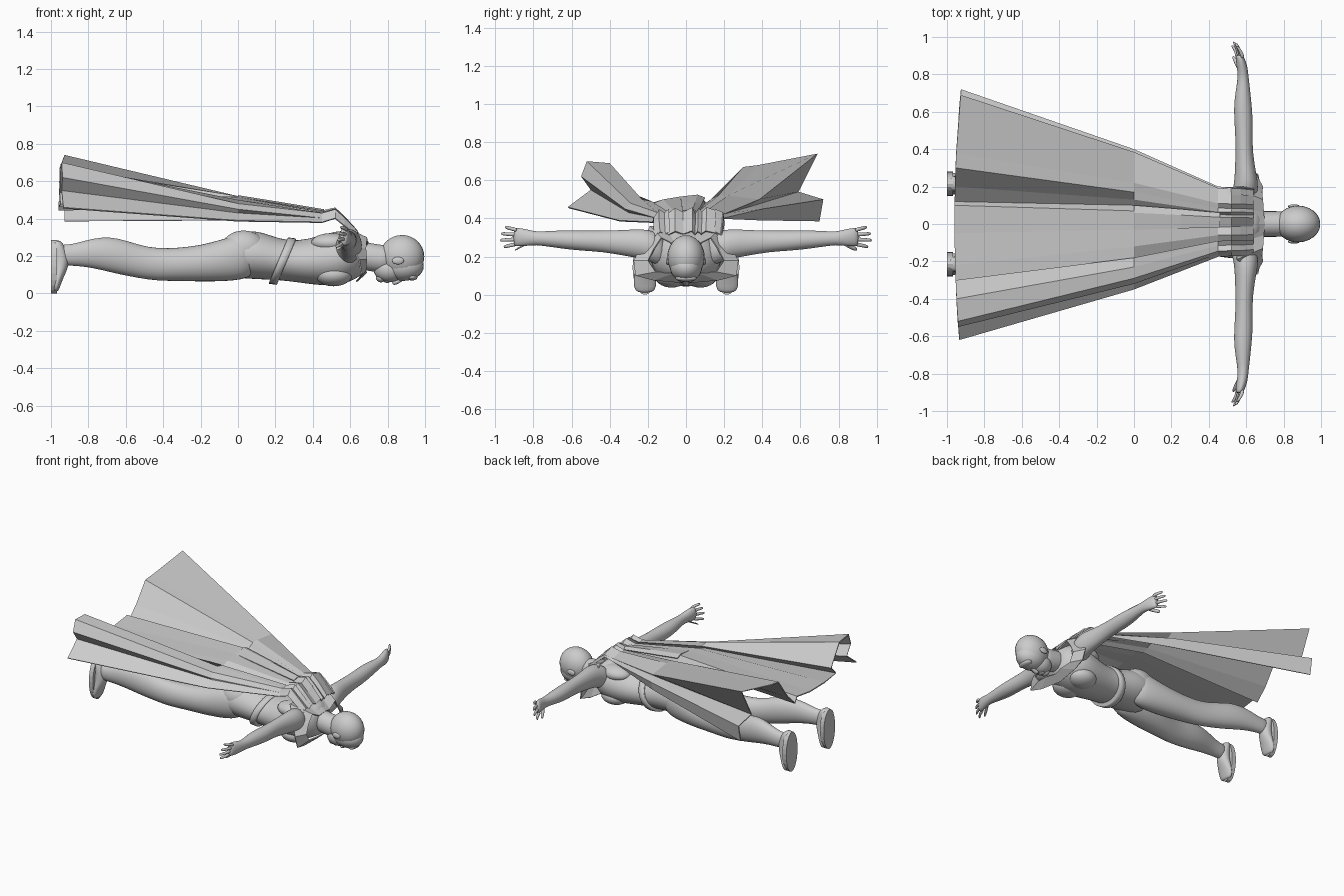
import bpy, bmesh, math
from mathutils import Vector

grey = bpy.data.materials.new("plain_grey")
grey.diffuse_color = (0.6, 0.6, 0.6, 1)


def finish(name, bm, smooth=True, subsurf=0):
    bmesh.ops.recalc_face_normals(bm, faces=bm.faces)
    me = bpy.data.meshes.new(name)
    bm.to_mesh(me)
    bm.free()
    me.materials.append(grey)
    for p in me.polygons:
        p.use_smooth = smooth
    ob = bpy.data.objects.new(name, me)
    bpy.context.collection.objects.link(ob)
    if subsurf:
        ob.modifiers.new("round", "SUBSURF").levels = subsurf
    return ob


def loft(name, rings, n=16, subsurf=1, smooth=True):
    """Skin elliptical rings given as (centre, axis u, axis v)."""
    bm = bmesh.new()
    rows = []
    for c, u, v in rings:
        c, u, v = Vector(c), Vector(u), Vector(v)
        rows.append([bm.verts.new(c + u * math.cos(a) + v * math.sin(a))
                     for a in (2 * math.pi * i / n for i in range(n))])
    for a, b in zip(rows, rows[1:]):
        for i in range(n):
            bm.faces.new((a[i], a[(i + 1) % n], b[(i + 1) % n], b[i]))
    bm.faces.new(rows[0])
    bm.faces.new(rows[-1])
    return finish(name, bm, smooth, subsurf)


def ball(name, c, r):
    bm = bmesh.new()
    bmesh.ops.create_uvsphere(bm, u_segments=24, v_segments=16, radius=1)
    for v in bm.verts:
        v.co = Vector(c) + Vector((v.co.x * r[0], v.co.y * r[1], v.co.z * r[2]))
    return finish(name, bm)


def sheet(name, rows, thick):
    bm = bmesh.new()
    grid = [[bm.verts.new(p) for p in row] for row in rows]
    for a, b in zip(grid, grid[1:]):
        for i in range(len(a) - 1):
            bm.faces.new((a[i], a[i + 1], b[i + 1], b[i]))
    ob = finish(name, bm, False)
    ob.modifiers.new("cloth", "SOLIDIFY").thickness = thick
    return ob


# Torso: x, bottom z, top z, half width
torso = [(-.09, .12, .27, .09), (-.05, .085, .315, .15), (.04, .078, .34, .17),
         (.13, .073, .33, .165), (.22, .07, .292, .148), (.32, .058, .28, .15),
         (.42, .043, .305, .17), (.52, .038, .335, .19), (.60, .06, .34, .18),
         (.65, .09, .315, .125), (.69, .115, .285, .07)]
loft("torso", [((x, 0, (a + b) / 2), (0, w, 0), (0, 0, (b - a) / 2))
               for x, a, b, w in torso], 20)
loft("neck", [((x, 0, z), (0, .07, 0), (.01, 0, .075))
              for x, z in ((.62, .21), (.70, .195), (.76, .185), (.83, .18))])

# Tilted belt
loft("belt", [((.215, 0, .175), (0, .158, 0), (.05, 0, .118)),
              ((.217, 0, .175), (0, .162, 0), (.05, 0, .124)),
              ((.258, 0, .17), (0, .160, 0), (.05, 0, .124)),
              ((.260, 0, .17), (0, .155, 0), (.05, 0, .118))], 32, 0)

# Head, face down
ball("skull", (.877, 0, .197), (.119, .098, .115))
ball("face", (.885, 0, .145), (.108, .084, .078))
ball("jaw", (.81, 0, .128), (.085, .07, .068))
ball("chin", (.765, 0, .085), (.028, .034, .026))
ball("brow", (.93, 0, .087), (.03, .055, .018))
ball("mouth", (.797, 0, .068), (.018, .028, .012))
loft("nose", [((.900, 0, .085), (0, .010, 0), (.006, 0, .01)),
              ((.865, 0, .066), (0, .014, 0), (.006, 0, .014)),
              ((.838, 0, .055), (0, .020, 0), (.006, 0, .016)),
              ((.825, 0, .065), (0, .012, 0), (.004, 0, .008))], 10)

# Arm: x, y, z, half size x, half size z
arm = [(.57, .10, .22, .07, .08), (.595, .17, .25, .07, .087),
       (.60, .23, .267, .064, .08), (.592, .32, .272, .052, .069),
       (.588, .43, .28, .045, .057), (.587, .53, .283, .05, .054),
       (.582, .62, .288, .05, .051), (.582, .71, .293, .04, .043),
       (.585, .79, .296, .028, .034), (.578, .84, .30, .03, .046),
       (.567, .89, .303, .024, .05), (.562, .905, .303, .018, .046)]
# Leg: x, y, z, half size y, half size z
leg = [(.10, .075, .20, .07, .10), (.02, .085, .197, .09, .128),
       (-.08, .095, .177, .094, .115), (-.2, .11, .16, .09, .099),
       (-.32, .125, .155, .079, .09), (-.43, .145, .153, .066, .088),
       (-.53, .16, .17, .062, .09), (-.64, .175, .20, .066, .099),
       (-.73, .19, .214, .06, .09), (-.82, .205, .213, .046, .071),
       (-.90, .213, .203, .037, .055), (-.96, .215, .21, .037, .06)]
# Foot, heel to toe: z, top x, half width
foot = [(.285, -.95, .03), (.26, -.93, .042), (.20, -.90, .045),
        (.14, -.905, .049), (.09, -.93, .060), (.04, -.95, .062), (.008, -.96, .042)]

for s, side in ((1, "left"), (-1, "right")):
    loft(side + "_arm", [((x, s * y, z), (a, 0, 0), (0, 0, b)) for x, y, z, a, b in arm])
    loft(side + "_leg", [((x, s * y, z), (0, a, 0), (0, 0, b)) for x, y, z, a, b in leg])
    loft(side + "_foot", [(((t - .99) / 2, s * .215, z), ((t + .99) / 2, 0, 0), (0, w, 0))
                          for z, t, w in foot], 14)
    # Flat shoe sole
    loft(side + "_sole", [((x, s * .215, .143), (0, .065, 0), (0, 0, .143))
                          for x in (-1.0, -.968)], 24, 0, False)
    # Fingers curl back, thumb points down
    for k in range(4):
        dz, ln = (k - 1.5) * .024, (.072, .092, .086, .066)[k]
        dx = (k - 1.5) * .009
        loft(f"{side}_finger_{k + 1}",
             [((.567 + dx - .03 * t * t, s * (.885 + ln * t), .303 + dz * (1 + .45 * t)),
               (.012 - .003 * t, 0, 0), (0, 0, .012 - .003 * t)) for t in (0, .35, .7, 1)], 8)
    loft(side + "_thumb", [((.568 - .04 * t, s * (.82 + .08 * t), .275 - .042 * t),
                            (.014 - .004 * t, 0, 0), (0, .008, .01)) for t in (0, .5, 1)], 8)
    # Muscles and ears
    ball(side + "_chest_muscle", (.51, s * .075, .10), (.10, .09, .062))
    ball(side + "_shoulder_blade", (.50, s * .085, .27), (.11, .08, .052))
    ball(side + "_buttock", (.03, s * .075, .24), (.12, .085, .096))
    ball(side + "_ear", (.855, s * .095, .175), (.032, .010, .02))
    # Collar flap folded over the shoulder
    sheet(side + "_collar_flap",
          [[(.60, 0, .345), (.56, s * .10, .36), (.55, s * .19, .36), (.61, s * .235, .25),
            (.65, s * .275, .18), (.665, s * .265, .10), (.65, s * .17, .075), (.635, 0, .06)],
           [(.70, 0, .275), (.695, s * .06, .265), (.69, s * .13, .30), (.685, s * .17, .24),
            (.69, s * .20, .18), (.685, s * .16, .12), (.69, s * .07, .11), (.68, 0, .10)]], .008)

# Pleated cape: hem and waist outlines as (y, z); rows above narrow toward the neck
hem = [(.70, .385), (.72, .50), (.59, .54), (.69, .74), (.38, .68), (.30, .67),
       (.20, .53), (.12, .45), (.10, .49), (-.05, .47), (-.22, .47), (-.36, .48),
       (-.30, .54), (-.40, .69), (-.52, .70), (-.55, .62), (-.50, .55), (-.62, .46)]
waist = [(.385, .39), (.40, .45), (.33, .46), (.385, .50), (.22, .52), (.17, .52),
         (.13, .50), (.10, .48), (.07, .52), (-.03, .515), (-.12, .50), (-.20, .47),
         (-.18, .49), (-.23, .50), (-.29, .48), (-.32, .45), (-.30, .43), (-.35, .39)]
rows = [[(-.96 + .07 * y * y, y, z) for y, z in hem], [(0, y, z) for y, z in waist]]
# Row: x, width scale, base z, height scale, pleat depth
for x, w, base, h, pleat in [(.45, .50, .39, .35, .008), (.52, .49, .415, .25, .012),
                             (.57, .49, .375, .2, .012), (.64, .47, .315, .1, .008)]:
    rows.append([(x, y * w, base + (z - .39) * h + pleat * (-1) ** i)
                 for i, (y, z) in enumerate(waist)])
sheet("cape", rows, .008)

# Narrow raised pleat down the middle of the upper cape
sheet("centre_pleat", [[(x, .10 * w, z - .015), (x, .06 * w, z), (x, -.03 * w, z - .01)]
                       for x, w, z in ((0, 1, .525), (.25, .8, .485), (.46, .6, .45))], .006)
